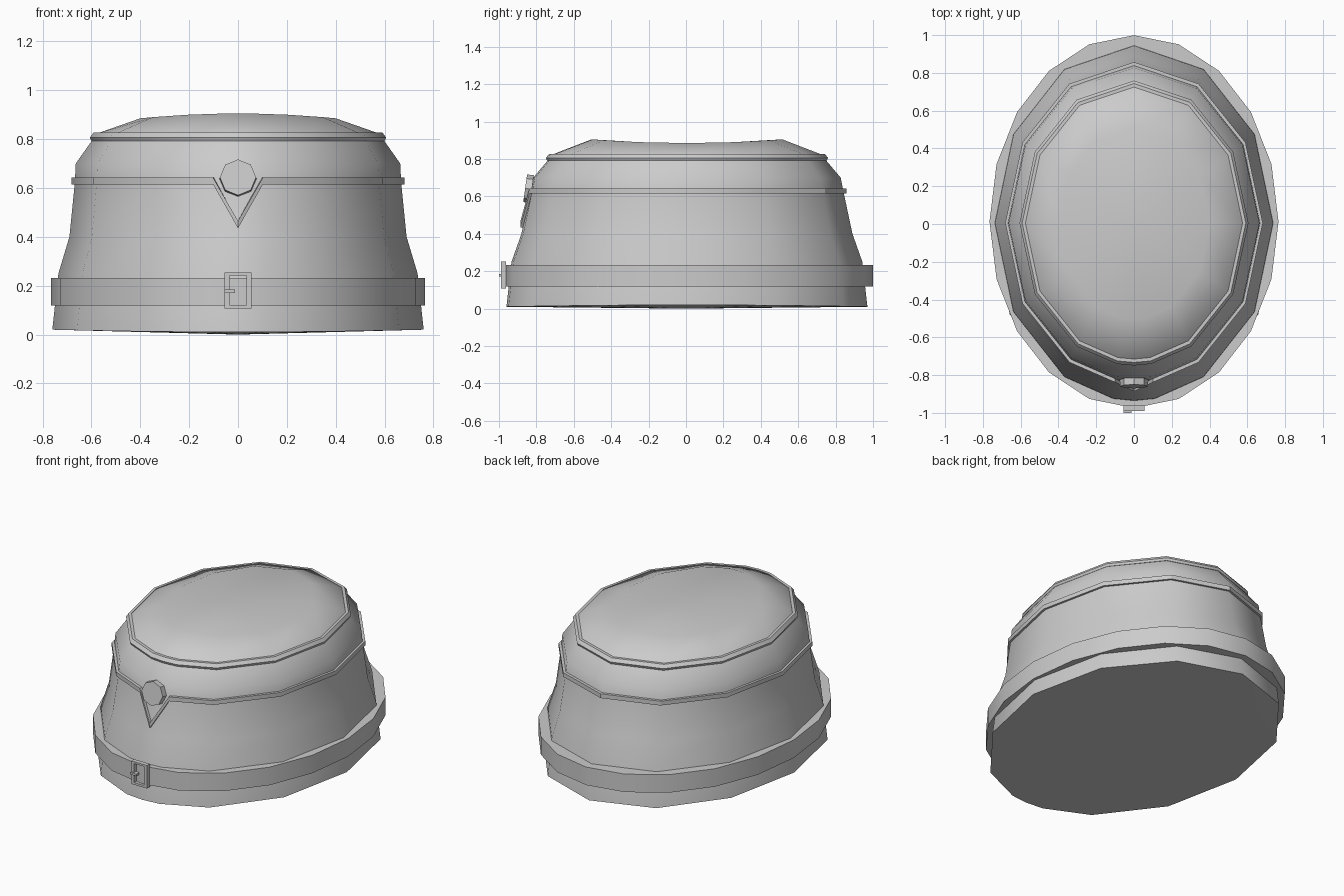
import bpy, bmesh
from math import sin, cos, pi, radians, atan2
from mathutils import Matrix

if "Cube" in bpy.data.objects:
    bpy.data.objects.remove(bpy.data.objects["Cube"])


def finish(name, bm, angle=40):
    bmesh.ops.recalc_face_normals(bm, faces=bm.faces)
    me = bpy.data.meshes.new(name)
    bm.to_mesh(me)
    bm.free()
    ob = bpy.data.objects.new(name, me)
    bpy.context.collection.objects.link(ob)
    bpy.ops.object.select_all(action='DESELECT')
    ob.select_set(True)
    bpy.context.view_layer.objects.active = ob
    bpy.ops.object.shade_smooth_by_angle(angle=radians(angle))
    return ob


def bridge(bm, a, b):
    n = len(a)
    for i in range(n):
        j = (i + 1) % n
        bm.faces.new((a[i], a[j], b[j], b[i]))


def fan(bm, ring, z):
    c = bm.verts.new((0, 0, z))
    for i in range(len(ring)):
        bm.faces.new((ring[i], ring[(i + 1) % len(ring)], c))


# Angles from the front: twelve sides, with extra points beside the badge
ANGLES = [0, 8.6] + [30 * i for i in range(1, 12)] + [351.4]


def ring(bm, rx, ry, zx, zy, angles=ANGLES, cy=0.005):
    """Oval loop whose height blends from zy (front/back) to zx (sides)."""
    out = []
    for d in angles:
        a = radians(d)
        out.append(bm.verts.new((rx * sin(a), cy - ry * cos(a),
                                 zy + (zx - zy) * sin(a) ** 2)))
    return out


def lathe(name, rows, bottom=None, top=None, closed=False, **kw):
    bm = bmesh.new()
    rings = [ring(bm, *r, **kw) for r in rows]
    for a, b in zip(rings, rings[1:]):
        bridge(bm, a, b)
    if closed:
        bridge(bm, rings[-1], rings[0])
    if bottom is not None:
        fan(bm, rings[0], bottom)
    if top is not None:
        fan(bm, rings[-1], top)
    return finish(name, bm)


# Cap body with flared base and dished crown
lathe("cap_body", [
    (.760, .965, .020, .010), (.735, .938, .25, .25), (.690, .885, .40, .40),
    (.668, .838, .62, .62), (.664, .822, .70, .70), (.597, .742, .795, .795),
    (.580, .725, .822, .822), (.400, .510, .885, .905)], bottom=0.0, top=.875)

# Piping around the crown edge
lathe("crown_piping", [
    (.575, .720, .792, .792), (.600, .748, .792, .792), (.606, .754, .806, .806),
    (.592, .738, .826, .826), (.575, .720, .826, .826)], closed=True)

# Belt around the base, twenty sides
lathe("belt", [
    (.700, .900, .118, .118), (.765, .987, .118, .118),
    (.765, .987, .232, .232), (.700, .900, .232, .232)],
    closed=True, angles=[18 * i for i in range(20)], cy=.0125)

# Braid around the body, dropping to a point at the front
bm = bmesh.new()
loops = [[], [], [], []]
for d in ANGLES:
    a = radians(d)
    tip = d == 0
    zt, zb = (.465, .435) if tip else (.642, .615)
    for k, (off, z) in enumerate(((-.02, zb), (.014, zb), (.014, zt), (-.02, zt))):
        ry = (.877 if tip else .838) + off
        loops[k].append(bm.verts.new(((.668 + off) * sin(a), .005 - ry * cos(a), z)))
for k in range(4):
    bridge(bm, loops[k], loops[(k + 1) % 4])
finish("braid", bm, 30)

# Octagonal front badge
bm = bmesh.new()
m = (Matrix.Translation((0, -.842, .641)) @ Matrix.Rotation(radians(82), 4, 'X')
     @ Matrix.Rotation(pi / 8 * 0, 4, 'Z'))
bmesh.ops.create_cone(bm, cap_ends=True, segments=8, radius1=.076, radius2=.074,
                      depth=.036, matrix=m)
finish("front_badge", bm, 30)


def box(bm, x0, x1, y0, y1, z0, z1):
    m = Matrix.Translation(((x0 + x1) / 2, (y0 + y1) / 2, (z0 + z1) / 2))
    bmesh.ops.create_cube(bm, size=1, matrix=m @ Matrix.Diagonal((x1 - x0, y1 - y0, z1 - z0, 1)))


# Buckle frame
bm = bmesh.new()
rects = []
for y, w, zb, zt in ((-.962, .055, .107, .253), (-.990, .055, .107, .253),
                     (-.990, .035, .121, .241), (-.962, .035, .121, .241)):
    rects.append([bm.verts.new((x, y, z)) for x, z in
                  ((-w, zb), (w, zb), (w, zt), (-w, zt))])
for k in range(4):
    bridge(bm, rects[k], rects[(k + 1) % 4])
finish("buckle_frame", bm, 30)

# Buckle prong
bm = bmesh.new()
box(bm, -.056, -.012, -1.0, -.972, .171, .184)
finish("buckle_prong", bm, 30)
